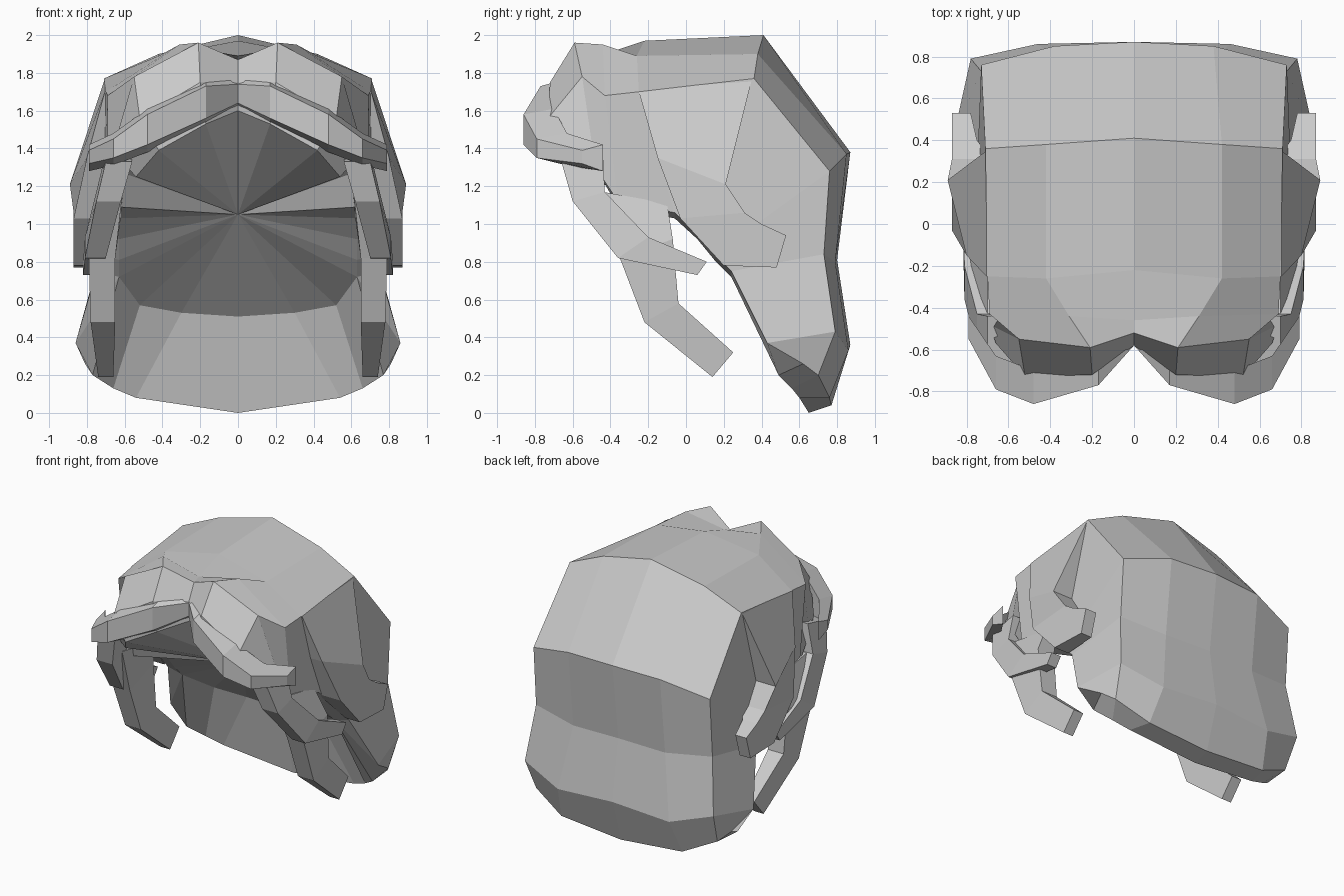
import bpy
import bmesh

if "Cube" in bpy.data.objects:
    bpy.data.objects.remove(bpy.data.objects["Cube"], do_unlink=True)

hair = bpy.data.materials.new("hair grey")
hair.use_nodes = True
hair.diffuse_color = (0.6, 0.6, 0.6, 1)
hair.node_tree.nodes["Principled BSDF"].inputs["Base Color"].default_value = hair.diffuse_color


def build(name, polygons):
    """Make a flat-shaded object from half-model polygons, mirrored across x."""
    bm = bmesh.new()
    for side in (1, -1):
        for poly in polygons:
            corners = []
            for p in poly:
                if p not in corners:
                    corners.append(p)
            if len(corners) > 2:
                bm.faces.new([bm.verts.new((side * x, y, z)) for x, y, z in corners])
    bmesh.ops.remove_doubles(bm, verts=bm.verts, dist=0.001)
    bmesh.ops.recalc_face_normals(bm, faces=bm.faces)
    mesh = bpy.data.meshes.new(name)
    bm.to_mesh(mesh)
    bm.free()
    mesh.materials.append(hair)
    obj = bpy.data.objects.new(name, mesh)
    bpy.context.collection.objects.link(obj)
    return obj


def skin(sections, closed):
    """Quads between neighbouring sections."""
    quads = []
    for a, b in zip(sections, sections[1:]):
        count = len(a)
        for i in range(count if closed else count - 1):
            j = (i + 1) % count
            quads.append([a[i], a[j], b[j], b[i]])
    return quads


def lock(name, sections, open_start=False):
    """A solid lock of hair lofted through four-sided sections."""
    ends = [sections[-1]] if open_start else [sections[0], sections[-1]]
    build(name, skin(sections, True) + ends)


def side_section(x_in, x_out, front, back):
    return [(x_in, *front), (x_out, *front), (x_out, *back), (x_in, *back)]


def fringe_section(x, y_back, y_front, z_top, z_low):
    """The underside rises towards the front."""
    return [(x, y_back, z_top + 0.03), (x, y_front, z_top),
            (x, y_front, z_low + 0.04), (x, y_back, z_low)]


# Cap: rows run from the forehead over the crown; columns from the middle to the rim
front_rows = [
    [(0, -.57, 1.60), (.17, -.72, 1.53), (.42, -.73, 1.39), (.54, -.56, 1.25)],
    [(0, -.58, 1.75), (.20, -.72, 1.75), (.52, -.73, 1.56), (.66, -.57, 1.38)],
    [(0, -.52, 1.87), (.21, -.59, 1.96), (.55, -.55, 1.78), (.69, -.48, 1.30)],
    [(0, -.46, 1.89), (.31, -.44, 1.95), (.69, -.43, 1.68), (.69, -.36, 1.12)],
    [(0, -.22, 1.97), (.42, -.26, 1.89), (.70, -.25, 1.70), (.71, -.06, 1.06)],
]
back_rows = [
    [(0, .41, 2.0), (.42, .38, 1.90), (.71, .36, 1.77), (.73, .06, .95)],
    [(0, .87, 1.38), (.38, .85, 1.37), (.73, .76, 1.28), (.74, .15, .84)],
    [(0, .80, .81), (.38, .79, .80), (.73, .73, .84), (.75, .24, .75)],
    [(0, .87, .36), (.46, .86, .33), (.78, .79, .43), (.86, .43, .37)],
    [(0, .77, .04), (.50, .76, .08), (.75, .70, .20), (.81, .62, .26)],
    [(0, .65, 0), (.54, .60, .08), (.66, .56, .13), (.77, .49, .20)],
    [(0, .55, .51), (.30, .53, .53), (.52, .46, .57), (.63, .24, .72)],
]
rows = front_rows + back_rows

# The rim turns inwards along the sides of the opening
for number, row in enumerate(rows):
    x, y, z = row[-1]
    row.append((.63, y, z - .03) if 3 <= number <= 7 else row[-1])
cap = skin(rows, False)
cap.append([row[-1] for row in back_rows[2:6]])

# Inner hollow: a fan from the opening edge to a middle point
hub = (0, .04, 1.05)
edge = rows[0][:-1] + [row[-1] for row in rows[1:8]] + rows[-1][-3::-1]
cap += [[hub, a, b] for a, b in zip(edge, edge[1:])]
build("hair_cap", cap)

# Parted fringe sweeping out to both temples
lock("fringe", [
    fringe_section(0, -.55, -.58, 1.74, 1.60),
    fringe_section(.17, -.66, -.77, 1.73, 1.52),
    fringe_section(.48, -.70, -.86, 1.58, 1.38),
    fringe_section(.66, -.63, -.79, 1.45, 1.31),
    fringe_section(.79, -.44, -.55, 1.39, 1.28),
], open_start=True)

# Wide locks bulging over the ears, tips curling back
lock("ear_locks", [
    side_section(.66, .705, (-.25, 1.70), (.35, 1.77)),
    [(.66, -.15, 1.35), (.80, -.15, 1.35), (.89, .21, 1.21), (.72, .21, 1.21)],
    side_section(.68, .87, (-.03, 1.03), (.31, 1.06)),
    side_section(.75, .87, (.20, .78), (.40, 1.0)),
    side_section(.78, .87, (.48, .77), (.53, .94)),
])

# Upper strands in front of the ears
lock("temple_strands", [
    side_section(.56, .70, (-.66, 1.33), (-.44, 1.38)),
    side_section(.62, .75, (-.60, 1.12), (-.43, 1.17)),
    side_section(.70, .81, (-.36, .82), (-.20, .93)),
    side_section(.74, .82, (.06, .73), (.11, .80)),
])

# Lower strands hanging at the cheeks
lock("cheek_strands", [
    side_section(.61, .70, (-.50, 1.18), (-.10, 1.11)),
    side_section(.65, .79, (-.35, .82), (-.07, .92)),
    side_section(.65, .78, (-.22, .48), (-.04, .58)),
    side_section(.66, .74, (.14, .19), (.25, .32)),
])
